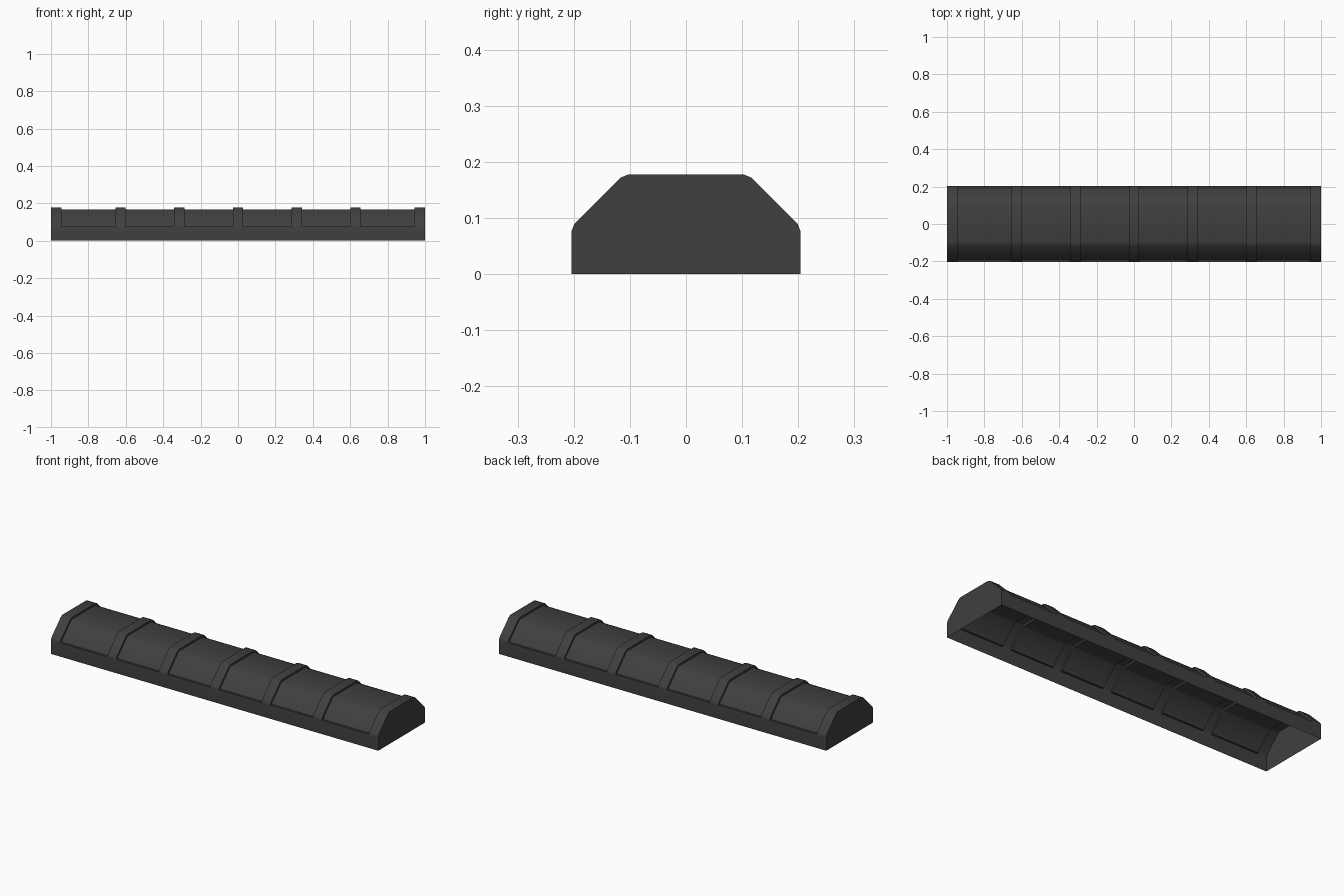
import bpy
import bmesh
import math

cube = bpy.data.objects.get("Cube")
if cube:
    bpy.data.objects.remove(cube, do_unlink=True)

# Dark plastic material
mat = bpy.data.materials.new("dark_grey")
mat.use_nodes = True
colour = (0.05, 0.05, 0.05, 1)
mat.diffuse_color = colour
mat.node_tree.nodes["Principled BSDF"].inputs["Base Color"].default_value = colour


def arch(half):
    """Mirror a half section (y, z) into a full open arch."""
    return half + [(-y, z) for y, z in reversed(half)]


# Raised rib section and recessed panel section, sharing the same base wall
base = [(0.204, 0), (0.204, 0.076)]
rib = arch(base + [(0.2035, 0.078), (0.199, 0.09), (0.117, 0.172), (0.102, 0.178)])
panel = arch(base + [(0.193, 0.076), (0.189, 0.085), (0.112, 0.162), (0.099, 0.1675)])

# Sections along the length: ribs at both ends and five between six panels
pitch, half_rib, end_rib = 0.314, 0.027, 0.057
stations = [(-1, rib), (-1 + end_rib, rib), (-1 + end_rib, panel)]
for i in range(-2, 3):
    a, b = i * pitch - half_rib, i * pitch + half_rib
    stations += [(a, panel), (a, rib), (b, rib), (b, panel)]
stations += [(1 - end_rib, panel), (1 - end_rib, rib), (1, rib)]

# Thin shell, open underneath, closed at both ends
bm = bmesh.new()
rings = [[bm.verts.new((x, y, z)) for y, z in section] for x, section in stations]
for r, s in zip(rings, rings[1:]):
    for j in range(len(r) - 1):
        bm.faces.new((r[j], s[j], s[j + 1], r[j + 1]))
bm.faces.new(rings[0])
bm.faces.new(list(reversed(rings[-1])))
bmesh.ops.remove_doubles(bm, verts=bm.verts, dist=0.0001)
bmesh.ops.dissolve_degenerate(bm, edges=bm.edges, dist=0.0001)
bmesh.ops.recalc_face_normals(bm, faces=bm.faces)

# Make sure the outside faces outward
bm.faces.ensure_lookup_table()
top = max(bm.faces, key=lambda f: f.calc_center_median().z)
if top.normal.z < 0:
    bmesh.ops.reverse_faces(bm, faces=bm.faces)

mesh = bpy.data.meshes.new("ribbed_cover")
bm.to_mesh(mesh)
bm.free()
mesh.materials.append(mat)
cover = bpy.data.objects.new("ribbed_cover", mesh)
bpy.context.collection.objects.link(cover)

# Smooth arch, crisp rib steps and ends
bpy.ops.object.select_all(action="DESELECT")
cover.select_set(True)
bpy.context.view_layer.objects.active = cover
bpy.ops.object.shade_smooth_by_angle(angle=math.radians(50))
